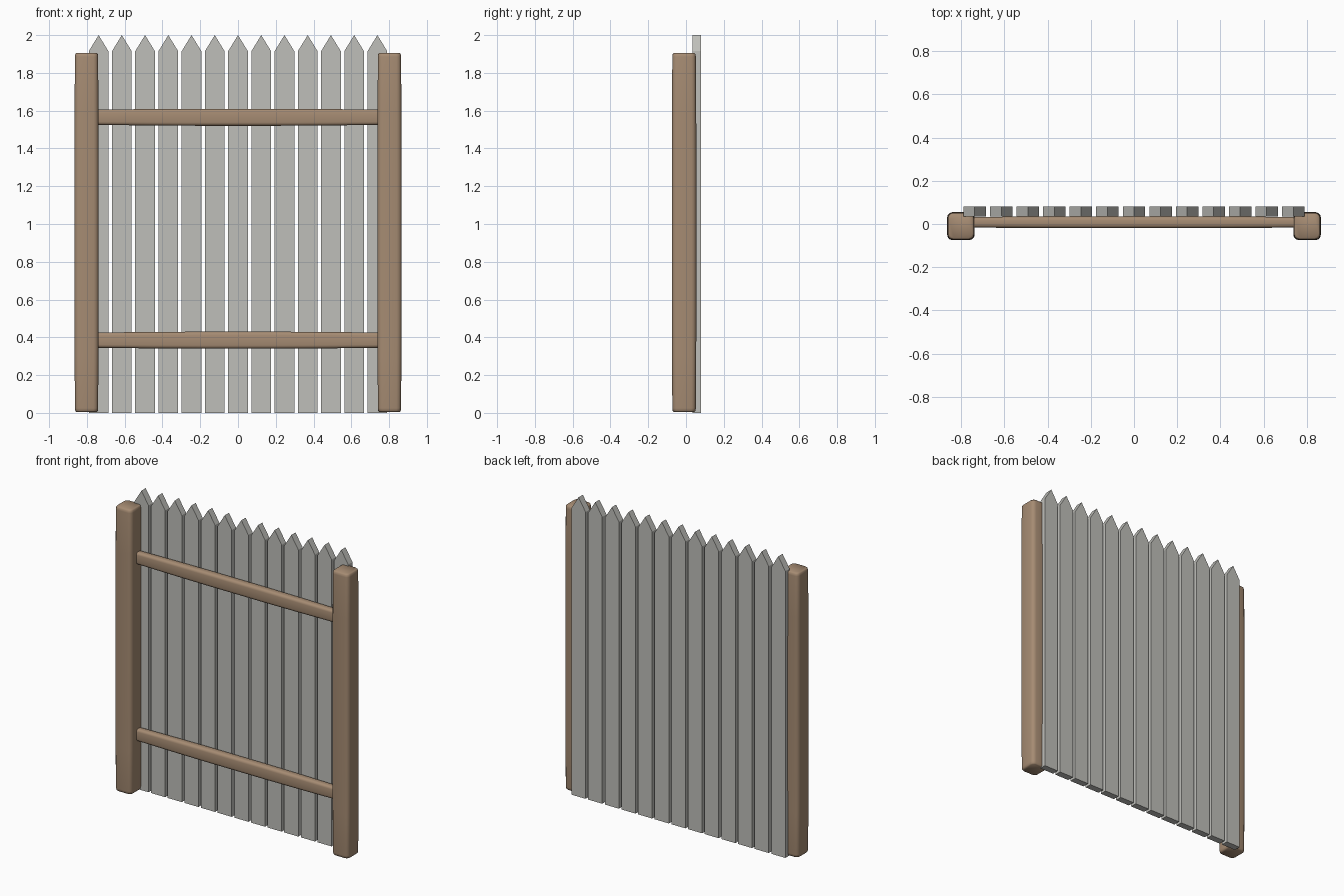
import bpy, bmesh, math
from mathutils import Vector

old = bpy.data.objects.get("Cube")
if old:
    bpy.data.objects.remove(old, do_unlink=True)


def make_material(name, rgb):
    mat = bpy.data.materials.new(name)
    mat.use_nodes = True
    mat.diffuse_color = (*rgb, 1)
    mat.node_tree.nodes["Principled BSDF"].inputs["Base Color"].default_value = (*rgb, 1)
    return mat


wood = make_material("brown_wood", (0.38, 0.26, 0.17))
paint = make_material("grey_boards", (0.52, 0.52, 0.49))


def finish(bm, name, mat, smooth=False):
    bmesh.ops.recalc_face_normals(bm, faces=bm.faces)
    mesh = bpy.data.meshes.new(name)
    bm.to_mesh(mesh)
    bm.free()
    mesh.materials.append(mat)
    obj = bpy.data.objects.new(name, mesh)
    bpy.context.collection.objects.link(obj)
    if smooth:
        bpy.ops.object.select_all(action="DESELECT")
        obj.select_set(True)
        bpy.context.view_layer.objects.active = obj
        bpy.ops.object.shade_smooth_by_angle(angle=math.radians(50))
    return obj


def rounded_rect(w, d, r, steps=3):
    """Outline of a rectangle with rounded corners."""
    pts = []
    for i, (sx, sy) in enumerate([(1, 1), (-1, 1), (-1, -1), (1, -1)]):
        for k in range(steps + 1):
            a = math.pi / 2 * (i + k / steps)
            pts.append((sx * (w / 2 - r) + r * math.cos(a),
                        sy * (d / 2 - r) + r * math.sin(a)))
    return pts


def beam(name, centre, axis, length, w, d, r, stations):
    """Loft a rounded section; stations are (distance from end, scale)."""
    bm = bmesh.new()
    outline = rounded_rect(w, d, r)
    half = length / 2
    path = [(s - half, k) for s, k in stations]
    path += [(-t, k) for t, k in reversed(path)]
    rings = []
    for t, k in path:
        ring = []
        for u, v in outline:
            p = Vector((t, v * k, u * k)) if axis == "x" else Vector((u * k, v * k, t))
            ring.append(bm.verts.new(p + Vector(centre)))
        rings.append(ring)
    n = len(outline)
    for a, b in zip(rings, rings[1:]):
        for i in range(n):
            j = (i + 1) % n
            bm.faces.new((a[i], a[j], b[j], b[i]))
    bm.faces.new(rings[0])
    bm.faces.new(rings[-1])
    return finish(bm, name, wood, True)


# Posts, slightly swollen along their height with softened ends
for side, x in (("left", 0.802), ("right", -0.802)):
    beam(side + "_post", (x, -0.01, 0.955), "z", 1.90, 0.128, 0.13, 0.026,
         [(0, 0.84), (0.006, 0.93), (0.02, 0.96), (0.3, 0.985), (0.6, 1)])

# Horizontal rails, thinner towards the posts
for place, z in (("upper", 1.565), ("lower", 0.385)):
    beam(place + "_rail", (0, 0.008, z), "x", 1.50, 0.09, 0.055, 0.018,
         [(0, 0.88), (0.02, 0.9), (0.3, 0.97), (0.55, 1)])

# Pointed boards behind the rails
COUNT, PITCH, WIDTH = 13, 0.123, 0.104
FRONT, BACK, SHOULDER, TIP = 0.035, 0.08, 1.915, 2.0
for i in range(COUNT):
    x = (i - COUNT // 2) * PITCH
    h = WIDTH / 2
    bm = bmesh.new()
    outline = [(-h, 0), (h, 0), (h, SHOULDER), (0, TIP), (-h, SHOULDER)]
    face = bm.faces.new([bm.verts.new((x + u, FRONT, z)) for u, z in outline])
    new = bmesh.ops.extrude_face_region(bm, geom=[face])["geom"]
    bmesh.ops.translate(bm, vec=(0, BACK - FRONT, 0),
                        verts=[g for g in new if isinstance(g, bmesh.types.BMVert)])
    finish(bm, f"board_{i + 1}", paint)
